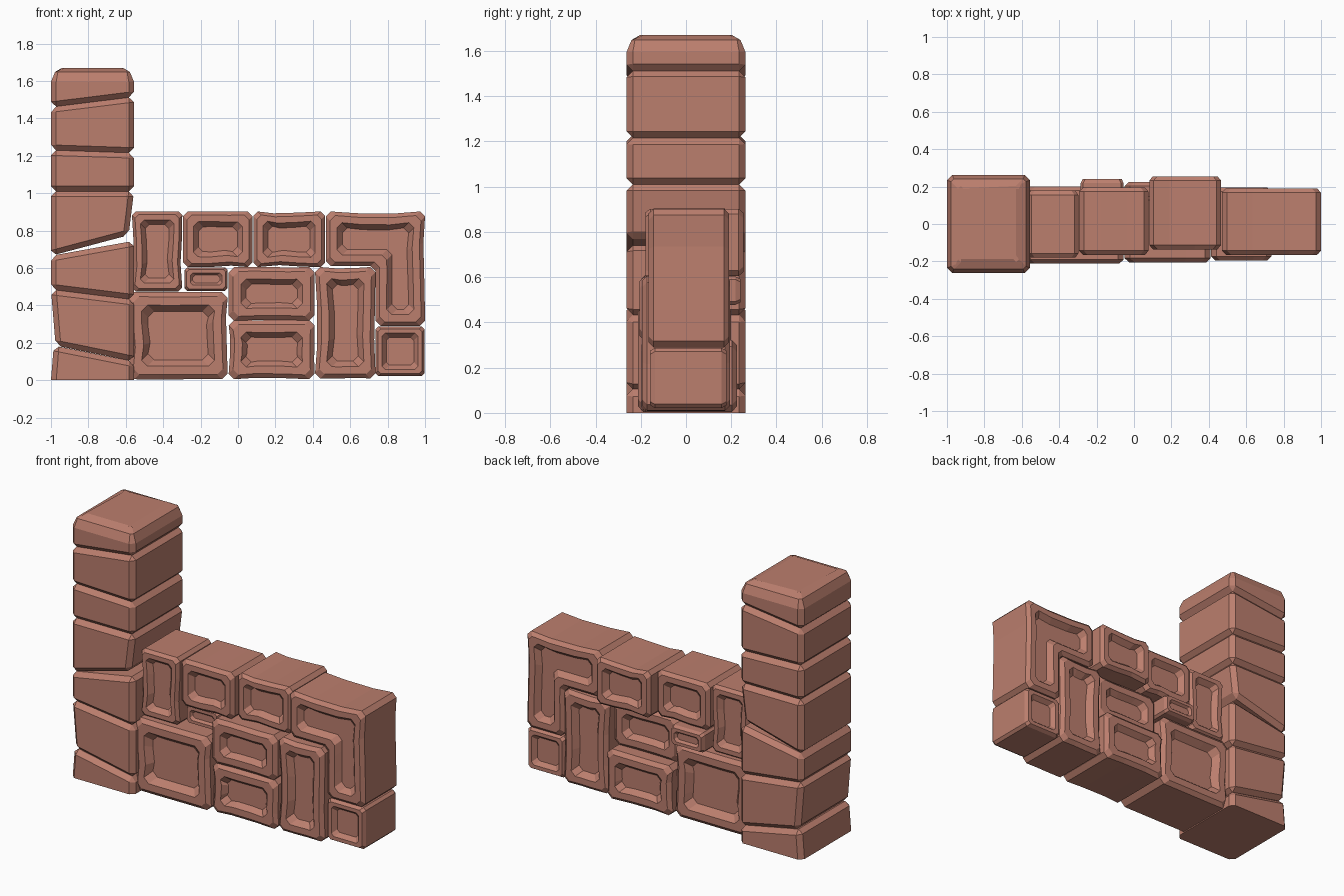
import bpy, bmesh, random
from mathutils import Vector

if "Cube" in bpy.data.objects:
    bpy.data.objects.remove(bpy.data.objects["Cube"])

random.seed(4)
clay = bpy.data.materials.new("terracotta stone")
clay.diffuse_color = (0.50, 0.21, 0.155, 1)
clay.use_nodes = True
clay.node_tree.nodes["Principled BSDF"].inputs["Base Color"].default_value = clay.diffuse_color


def finish(bm, name):
    bmesh.ops.recalc_face_normals(bm, faces=bm.faces)
    me = bpy.data.meshes.new(name)
    bm.to_mesh(me)
    bm.free()
    me.materials.append(clay)
    ob = bpy.data.objects.new(name, me)
    bpy.context.collection.objects.link(ob)


def inset(poly, w):
    """Offset a counter-clockwise outline inwards."""
    out = []
    for i, p in enumerate(poly):
        a = (p - poly[i - 1]).normalized()
        b = (poly[(i + 1) % len(poly)] - p).normalized()
        na, nb = Vector((-a.y, a.x)), Vector((-b.y, b.x))
        out.append(p + (na + nb) * (w / (1 + na.dot(nb))))
    return out


def worn(poly, c, waves):
    """Cut the corners by c and bend each edge by its (position, inward shift) pairs."""
    out = []
    for i, p in enumerate(poly):
        q = poly[(i + 1) % len(poly)]
        d = q - p
        u = d.normalized()
        n = Vector((-u.y, u.x))
        out.append(p + u * c)
        out += [p + d * t + n * s for t, s in waves[i]]
        out.append(q - u * c)
    return out


def stone(name, pts, y0, y1, margin, slope):
    """Wall stone: chamfered block with a sunken panel front and back."""
    poly = [Vector(p) for p in pts]
    waves = []
    for i, p in enumerate(poly):
        long_edge = (poly[(i + 1) % len(poly)] - p).length > 0.3
        waves.append([(t + random.uniform(-.05, .05), random.uniform(-.002, .012))
                      for t in (0.32, 0.68)] if long_edge else [])
    c, e = margin * 0.45, 0.022
    depth = slope * 1.25
    prof = [(margin + slope, y0 + depth), (margin, y0), (c * 0.8, y0), (0, y0 + e),
            (0, y1 - e), (c * 0.8, y1), (margin, y1), (margin + slope, y1 - depth)]
    bm = bmesh.new()
    rings = [[bm.verts.new((p.x, y, p.y)) for p in worn(inset(poly, w), c, waves)]
             for w, y in prof]
    for r, s in zip(rings, rings[1:]):
        for i in range(len(r)):
            j = (i + 1) % len(r)
            bm.faces.new((r[i], r[j], s[j], s[i]))
    bm.faces.new(rings[0][::-1])
    bm.faces.new(rings[-1])
    finish(bm, name)


def rect(x0, x1, z0, z1):
    return [(x0, z0), (x1, z0), (x1, z1), (x0, z1)]


# Wall stones
stone("wall_big_corner", rect(-.585, -.055, .005, .472), -.212, .20, .07, .034)
stone("wall_upper_left", rect(-.567, -.298, .475, .902), -.18, .178, .045, .026)
stone("wall_top_left", rect(-.293, .078, .605, .902), -.165, .195, .055, .027)
stone("wall_top_middle", rect(.082, .465, .605, .902), -.135, .255, .052, .027)
stone("wall_small_filler", rect(-.285, -.055, .478, .603), -.12, .24, .03, .012)
stone("wall_middle", rect(-.05, .41, .318, .605), -.205, .15, .065, .027)
stone("wall_bottom_middle", rect(-.05, .41, .005, .322), -.20, .225, .065, .027)
stone("wall_tall", rect(.412, .735, .01, .605), -.195, .195, .062, .03)
stone("wall_end_bottom", rect(.735, .998, .022, .287), -.16, .18, .036, .022)
stone("wall_end_elbow", [(.735, .29), (1, .29), (1, .902), (.47, .902), (.47, .61), (.735, .61)],
      -.165, .19, .06, .028)

# Pillar blocks: (left z, right z) of bottom and top, (left x, right x) of bottom and top
L, R = -1.0, -.556
blocks = [
    ((0, 0), (.185, .10), (L, R), (-.985, R)),
    ((.185, .10), (.485, .43), (-.975, R), (L, R)),
    ((.485, .43), (.665, .745), (L, R), (L, R)),
    ((.665, .775), (1.01, 1.01), (L, -.585), (L, R)),
    ((1.01, 1.01), (1.23, 1.215), (L, R), (L, R)),
    ((1.23, 1.215), (1.46, 1.515), (L, R), (L, R)),
    ((1.46, 1.515), (1.67, 1.67), (L, R), (L, R)),
]
for k, (zb, zt, xb, xt) in enumerate(blocks):
    cap = k == len(blocks) - 1
    bm = bmesh.new()
    lo, hi = [[bm.verts.new((x[i], y, z[i]))
               for i, y in ((0, -.263), (1, -.263), (1, .263), (0, .263))]
              for x, z in ((xb, zb), (xt, zt))]
    bm.faces.new(lo[::-1])
    bm.faces.new(hi)
    for i in range(4):
        j = (i + 1) % 4
        bm.faces.new((lo[i], lo[j], hi[j], hi[i]))
    # the base stays square at the ground, the capstone gets a rounder top
    sharp = lo if k == 0 else hi if cap else []
    edges = [e for e in bm.edges if not all(v in sharp for v in e.verts)]
    bmesh.ops.bevel(bm, geom=edges, offset=.028, offset_type='OFFSET',
                    segments=1, profile=.5, affect='EDGES')
    if cap:
        top = [e for e in bm.edges if all(v.co.z > 1.665 for v in e.verts)]
        bmesh.ops.bevel(bm, geom=top, offset=.075, offset_type='OFFSET',
                        segments=2, profile=.5, affect='EDGES')
    finish(bm, "pillar_cap" if cap else f"pillar_block_{k + 1}")
